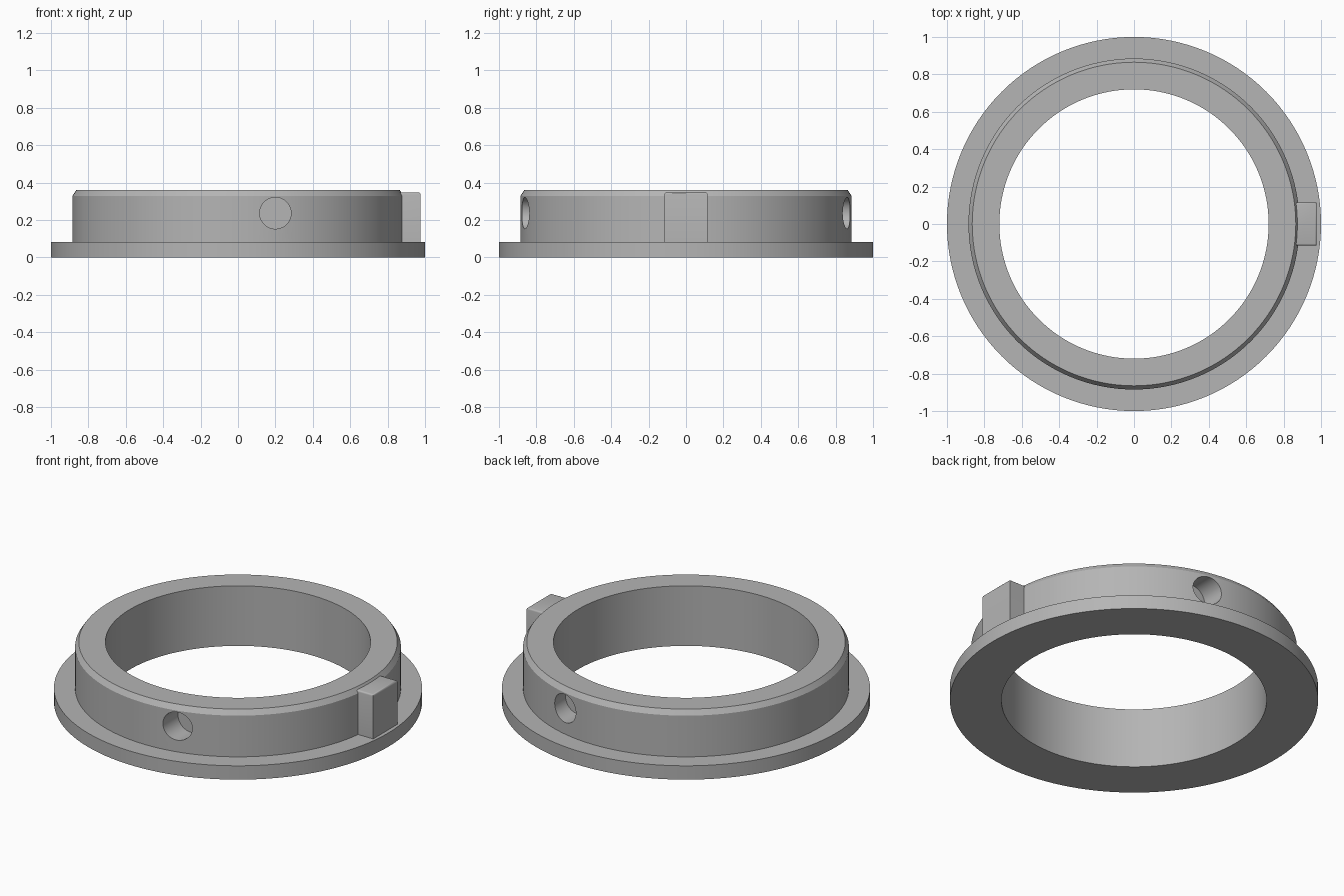
import bpy, bmesh, math
from mathutils import Matrix

if "Cube" in bpy.data.objects:
    bpy.data.objects.remove(bpy.data.objects["Cube"])

grey = bpy.data.materials.new("mid grey")
grey.diffuse_color = (0.46, 0.46, 0.46, 1)
grey.use_nodes = True
grey.node_tree.nodes["Principled BSDF"].inputs["Base Color"].default_value = grey.diffuse_color


def make_object(name, bm):
    bmesh.ops.recalc_face_normals(bm, faces=bm.faces)
    mesh = bpy.data.meshes.new(name)
    bm.to_mesh(mesh)
    bm.free()
    obj = bpy.data.objects.new(name, mesh)
    bpy.context.collection.objects.link(obj)
    mesh.materials.append(grey)
    return obj


def select_only(obj):
    bpy.ops.object.select_all(action='DESELECT')
    obj.select_set(True)
    bpy.context.view_layer.objects.active = obj


# Flanged ring: closed (radius, height) section turned about z
section = [(0.72, 0), (1, 0), (1, 0.083), (0.885, 0.083),
           (0.885, 0.33), (0.865, 0.36), (0.72, 0.36)]
bm = bmesh.new()
verts = [bm.verts.new((r, 0, z)) for r, z in section]
edges = [bm.edges.new((v, verts[(i + 1) % len(verts)])) for i, v in enumerate(verts)]
bmesh.ops.spin(bm, geom=verts + edges, cent=(0, 0, 0), axis=(0, 0, 1),
               angle=math.tau, steps=128, use_merge=True)
bmesh.ops.remove_doubles(bm, verts=bm.verts, dist=1e-5)
ring = make_object("flanged_ring", bm)

# Blind pin holes in the front and back of the collar
for side, y in (("front", -1), ("back", 1)):
    bm = bmesh.new()
    bmesh.ops.create_cone(bm, cap_ends=True, segments=48, radius1=0.084,
                          radius2=0.084, depth=0.3)
    place = Matrix.Translation((0.2, y * 0.885, 0.237)) @ Matrix.Rotation(math.pi / 2, 4, 'X')
    bmesh.ops.transform(bm, matrix=place, verts=bm.verts)
    cutter = make_object(side + "_hole_cutter", bm)
    cutter.hide_render = True
    select_only(ring)
    cut = ring.modifiers.new(side + "_hole", 'BOOLEAN')
    cut.operation = 'DIFFERENCE'
    cut.solver = 'EXACT'
    cut.object = cutter
    bpy.ops.object.modifier_apply(modifier=cut.name)
    bpy.data.objects.remove(cutter)

select_only(ring)
bpy.ops.object.shade_smooth_by_angle(angle=math.radians(25))

# Locating key on the right, with softened top edges
x0, x1, half, z0, z1 = 0.855, 0.977, 0.115, 0.08, 0.347
bm = bmesh.new()
bmesh.ops.create_cube(bm, size=1)
bmesh.ops.transform(bm, verts=bm.verts,
                    matrix=Matrix.Translation(((x0 + x1) / 2, 0, (z0 + z1) / 2))
                    @ Matrix.Diagonal((x1 - x0, 2 * half, z1 - z0, 1)))
top = [e for e in bm.edges if all(v.co.z > 0.3 for v in e.verts)
       and any(v.co.x > 0.9 for v in e.verts)]
bmesh.ops.bevel(bm, geom=top, offset=0.01, segments=3, profile=0.5, affect='EDGES')
key = make_object("locating_key", bm)
select_only(key)
bpy.ops.object.shade_smooth_by_angle(angle=math.radians(35))
